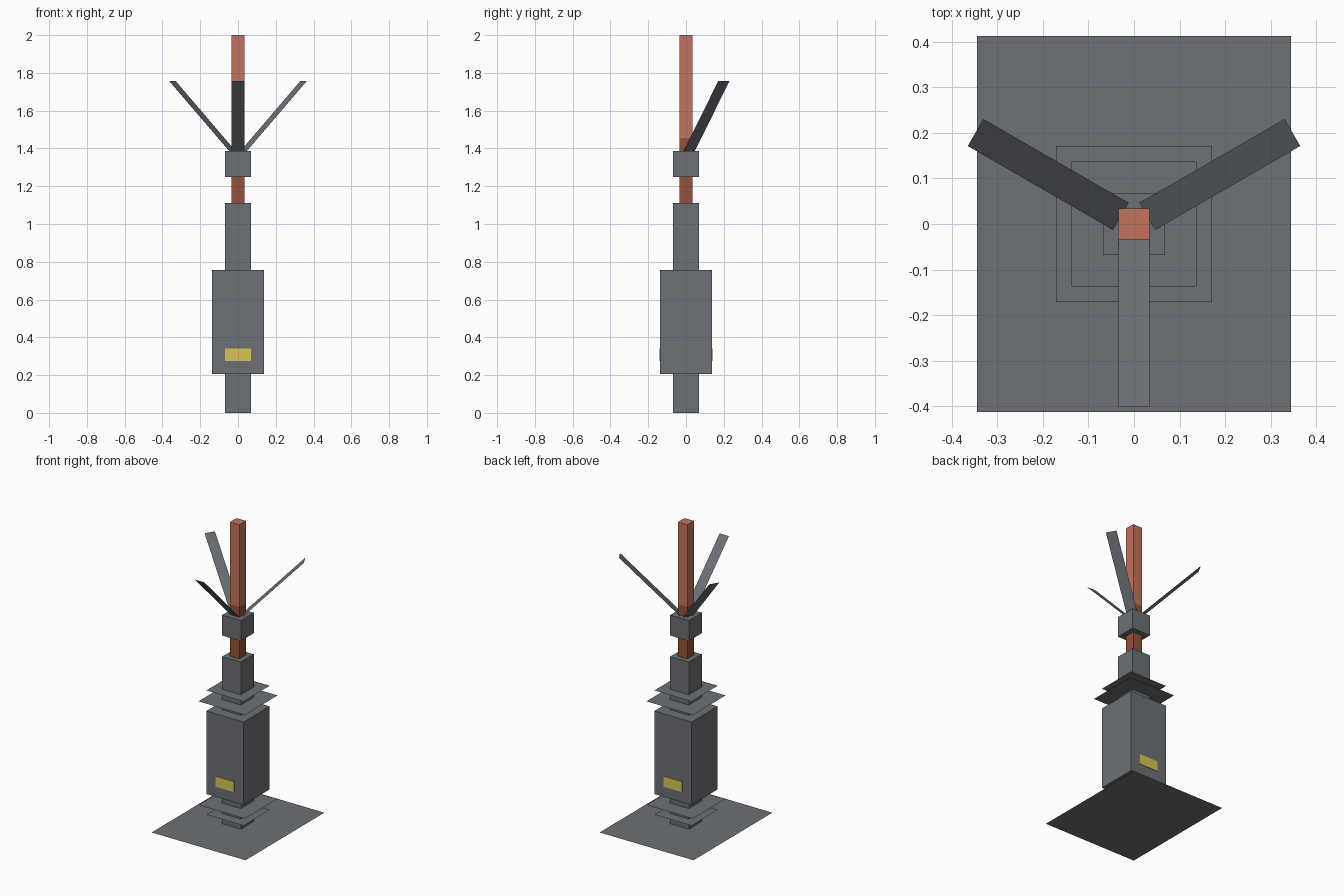
import bpy
from math import radians, cos, sin
from mathutils import Vector

cube = bpy.data.objects.get("Cube")
if cube:
    bpy.data.objects.remove(cube, do_unlink=True)

U = 0.0684  # basic module


def material(name, rgb):
    m = bpy.data.materials.new(name)
    m.use_nodes = True
    m.diffuse_color = (*rgb, 1)
    bsdf = m.node_tree.nodes["Principled BSDF"]
    bsdf.inputs["Base Color"].default_value = (*rgb, 1)
    bsdf.inputs["Roughness"].default_value = 0.8
    return m


steel = material("steel grey", (0.150, 0.162, 0.178))
copper = material("copper", (0.552, 0.174, 0.107))
dark_copper = material("dark copper", (0.305, 0.084, 0.040))
yellow = material("label yellow", (0.680, 0.565, 0.084))


def mesh_object(name, verts, faces, mat):
    me = bpy.data.meshes.new(name)
    me.from_pydata(verts, [], faces)
    me.materials.append(mat)
    ob = bpy.data.objects.new(name, me)
    bpy.context.collection.objects.link(ob)
    return ob


def box(name, hx, hy, z0, z1, mat, y=0):
    verts = [(sx * hx, y + sy * hy, z) for z in (z0, z1)
             for sx, sy in ((-1, -1), (1, -1), (1, 1), (-1, 1))]
    sides = [(i, (i + 1) % 4, (i + 1) % 4 + 4, i + 4) for i in range(4)]
    return mesh_object(name, verts, [(3, 2, 1, 0), (4, 5, 6, 7)] + sides, mat)


def sheet(name, hx, hy, z):
    verts = [(-hx, -hy, z), (hx, -hy, z), (hx, hy, z), (-hx, hy, z)]
    return mesh_object(name, verts, [(0, 1, 2, 3)], steel)


# Stacked body
body_low, body_high = 3 * U, 11 * U + 0.004
sheet("base_plate", 0.345, 0.4135, 0)
box("lower_stem", U, U, 0, body_low, steel)
box("main_body", 2 * U, 2 * U, body_low, body_high, steel)
box("upper_stem", U, U, body_high, 1.11, steel)
box("collar", U, U, 1.25, 1.386, steel)

# Thin flanges above and below the body
for side, edge, sign in (("upper", body_high, 1), ("lower", body_low, -1)):
    sheet(side + "_wide_flange", 2.5 * U, 2.5 * U, edge + sign * U)
    sheet(side + "_narrow_flange", 2 * U, 2 * U, edge + sign * 2 * U)

# Copper post
box("post_foot", U / 2, U / 2, 1.11, 1.455, dark_copper)
box("post", U / 2, U / 2, 1.455, 2.0, copper)

# Labels on front and back
for name, sign in (("front_label", -1), ("back_label", 1)):
    box(name, U, 0.002, 4 * U, 5 * U, yellow, y=sign * (2 * U + 0.001))

# Three sloping blades spread evenly around the post
for name, angle in (("front_blade", -90), ("left_blade", 30), ("right_blade", 150)):
    a = radians(angle)
    out = Vector((cos(a), sin(a), 0))
    across = Vector((-sin(a), cos(a), 0)) * U / 2
    inner = out * 0.034 + Vector((0, 0, 1.386))
    outer = out * 0.402 + Vector((0, 0, 1.758))
    mesh_object(name, [inner - across, outer - across, outer + across, inner + across],
                [(0, 1, 2, 3)], steel)
